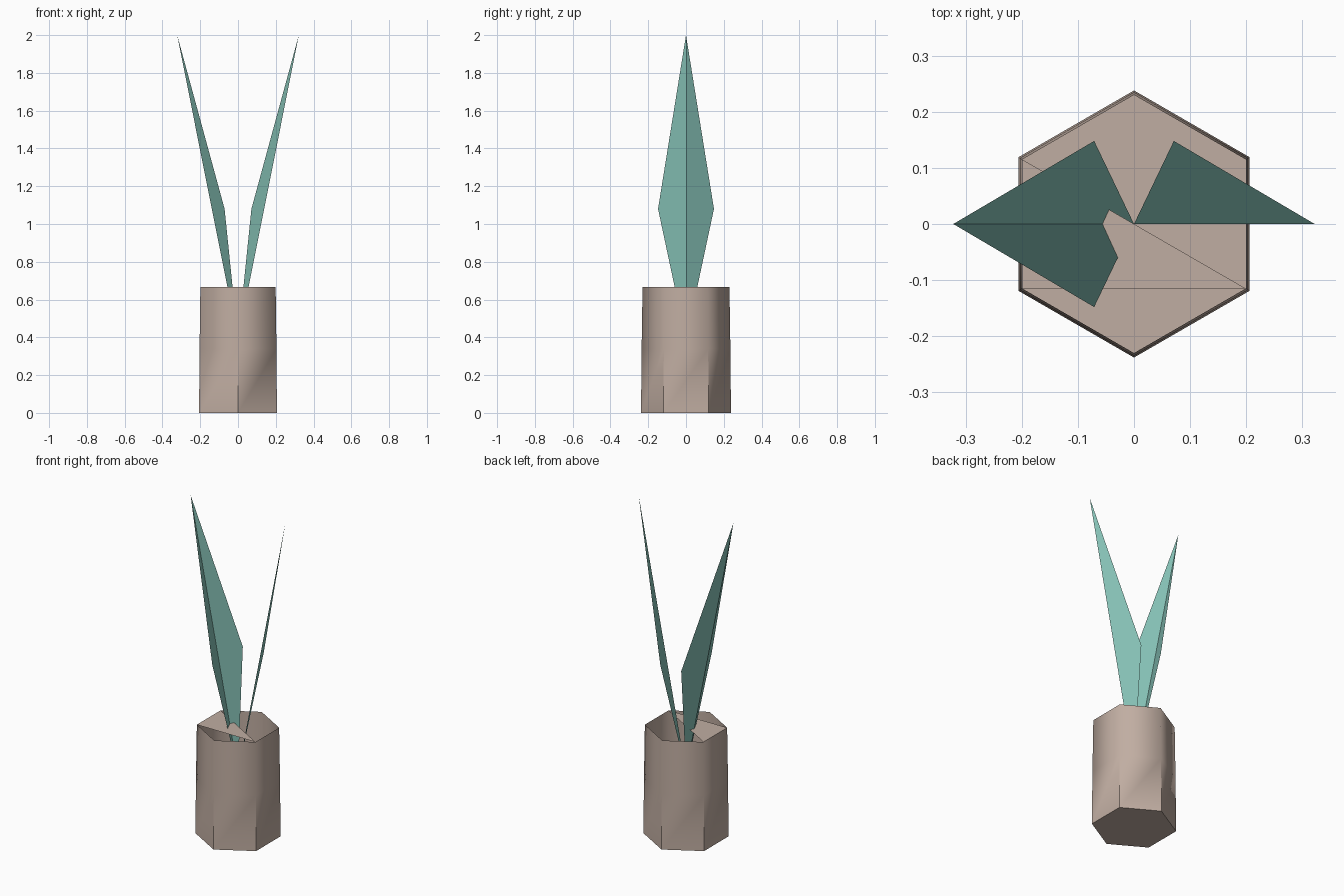
import bpy, bmesh, math

if "Cube" in bpy.data.objects:
    bpy.data.objects.remove(bpy.data.objects["Cube"])


def material(name, rgb):
    m = bpy.data.materials.new(name)
    m.diffuse_color = (*rgb, 1.0)
    m.use_nodes = True
    m.node_tree.nodes["Principled BSDF"].inputs["Base Color"].default_value = m.diffuse_color
    return m


clay = material("pale_clay", (0.53, 0.42, 0.36))
green = material("sea_green", (0.25, 0.56, 0.49))


def add_object(name, bm, mat):
    mesh = bpy.data.meshes.new(name)
    bm.to_mesh(mesh)
    bm.free()
    mesh.materials.append(mat)
    obj = bpy.data.objects.new(name, mesh)
    bpy.context.collection.objects.link(obj)
    return obj


# Hexagonal pot: thin wall, slightly tapered, with a waist ring and closed base
def hexagon(bm, radius, z):
    return [bm.verts.new((radius * math.cos(math.radians(30 + 60 * i)),
                          radius * math.sin(math.radians(30 + 60 * i)), z))
            for i in range(6)]


bm = bmesh.new()
rings = [hexagon(bm, r, z) for r, z in ((0.238, 0.0), (0.235, 0.34), (0.23, 0.667))]
for low, high in zip(rings, rings[1:]):
    for i in range(6):
        j = (i + 1) % 6
        bm.faces.new((low[i], low[j], high[j], high[i])).smooth = True
bm.faces.new(rings[0][::-1])
# Lower corners and base rim stay crisp, upper corners are soft
for e in bm.edges:
    if max(v.co.z for v in e.verts) < 0.35 and min(v.co.z for v in e.verts) < 0.1:
        e.smooth = False
add_object("pot", bm, clay)

# Triangular fragment of lid across three rim corners
bm = bmesh.new()
rim = hexagon(bm, 0.23, 0.667)
bm.faces.new((rim[2], rim[3], rim[5]))
bmesh.ops.delete(bm, geom=[v for v in rim if not v.link_faces], context='VERTS')
add_object("lid_piece", bm, clay)


# Leaves: flat blades folded along a straight midrib
def leaf(name, side, halves):
    bm = bmesh.new()
    base = bm.verts.new((0, 0, 0.385))
    tip = bm.verts.new((side * 0.322, 0, 2.0))
    for h in halves:
        edge = bm.verts.new((side * 0.071, h * 0.148, 1.08))
        tri = (base, edge, tip) if side * h > 0 else (base, tip, edge)
        bm.faces.new(tri)
    return add_object(name, bm, green)


leaf("left_leaf", -1, (-1, 1))
leaf("right_leaf", 1, (1,))
